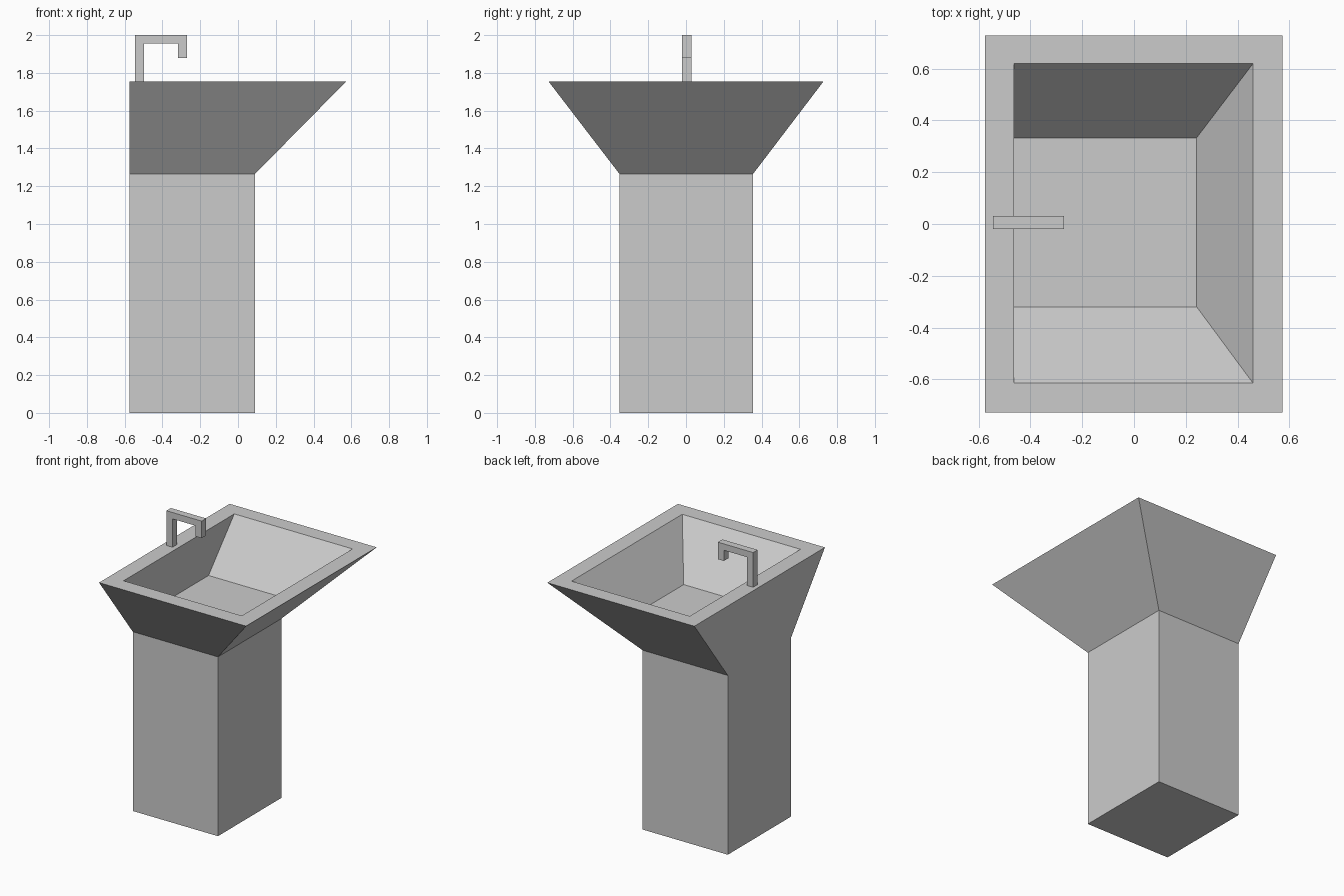
import bpy
import bmesh

if "Cube" in bpy.data.objects:
    bpy.data.objects.remove(bpy.data.objects["Cube"])


def finish(bm, name):
    bmesh.ops.recalc_face_normals(bm, faces=bm.faces[:])
    mesh = bpy.data.meshes.new(name)
    bm.to_mesh(mesh)
    bm.free()
    obj = bpy.data.objects.new(name, mesh)
    bpy.context.collection.objects.link(obj)
    return obj


def loft_rectangles(name, rings):
    """Skin a stack of rectangles (x0, x1, y0, y1, z) and cap both ends."""
    bm = bmesh.new()
    loops = [[bm.verts.new((x, y, z))
              for x, y in ((x0, y0), (x1, y0), (x1, y1), (x0, y1))]
             for x0, x1, y0, y1, z in rings]
    for a, b in zip(loops, loops[1:]):
        for i in range(4):
            j = (i + 1) % 4
            bm.faces.new((a[i], a[j], b[j], b[i]))
    bm.faces.new(loops[0][::-1])
    bm.faces.new(loops[-1])
    return finish(bm, name)


def extrude_profile(name, profile, y0, y1):
    """Extrude an xz outline along y."""
    bm = bmesh.new()
    face = bm.faces.new([bm.verts.new((x, y0, z)) for x, z in profile])
    new = bmesh.ops.extrude_face_region(bm, geom=[face])["geom"]
    verts = [g for g in new if isinstance(g, bmesh.types.BMVert)]
    bmesh.ops.translate(bm, verts=verts, vec=(0, y1 - y0, 0))
    return finish(bm, name)


# Pedestal, flared bowl, rim and hollow in one continuous shell
loft_rectangles("pedestal_basin", [
    (-0.575, 0.09, -0.352, 0.355, 0.0),      # foot
    (-0.575, 0.09, -0.352, 0.355, 1.265),    # pedestal top
    (-0.575, 0.573, -0.728, 0.728, 1.755),   # outer rim
    (-0.463, 0.46, -0.615, 0.62, 1.755),     # inner rim
    (-0.463, 0.242, -0.32, 0.333, 1.43),     # bowl floor
])

# Hooked square faucet standing on the back ledge
extrude_profile("faucet", [
    (-0.545, 1.755), (-0.497, 1.755), (-0.497, 1.955), (-0.317, 1.955),
    (-0.317, 1.88), (-0.27, 1.88), (-0.27, 2.0), (-0.545, 2.0),
], -0.02, 0.03)
